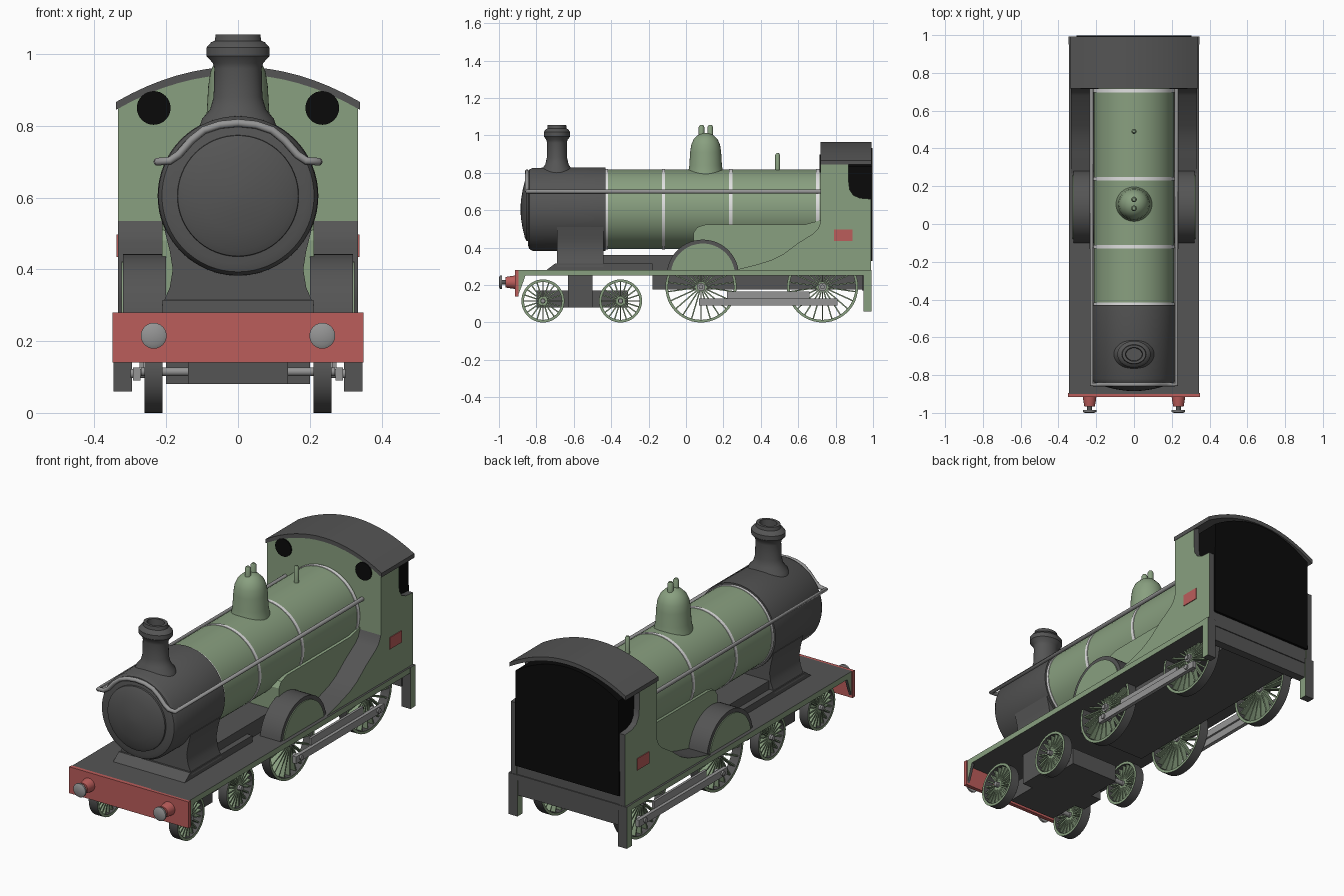
import bpy, bmesh, math
from mathutils import Matrix, Vector

if "Cube" in bpy.data.objects:
    bpy.data.objects.remove(bpy.data.objects["Cube"])


def material(name, rgb):
    m = bpy.data.materials.new(name)
    m.diffuse_color = (*rgb, 1)
    m.use_nodes = True
    m.node_tree.nodes["Principled BSDF"].inputs["Base Color"].default_value = m.diffuse_color
    return m


GREEN = material("sage green", (0.25, 0.35, 0.215))
DARK = material("charcoal", (0.09, 0.09, 0.09))
RED = material("brick red", (0.50, 0.11, 0.105))
WHITE = material("off white", (0.75, 0.75, 0.75))
STEEL = material("steel grey", (0.30, 0.30, 0.30))
BLACK = material("black", (0.003, 0.003, 0.003))


def finish(name, bm, mats, rule=None):
    """Turn a bmesh into a named object; rule(face) picks the material slot."""
    bmesh.ops.recalc_face_normals(bm, faces=bm.faces)
    if rule:
        for f in bm.faces:
            f.material_index = int(rule(f))
    me = bpy.data.meshes.new(name)
    bm.to_mesh(me)
    bm.free()
    for m in mats:
        me.materials.append(m)
    ob = bpy.data.objects.new(name, me)
    bpy.context.collection.objects.link(ob)
    bpy.ops.object.select_all(action='DESELECT')
    ob.select_set(True)
    bpy.context.view_layer.objects.active = ob
    bpy.ops.object.shade_smooth_by_angle(angle=math.radians(32))
    return ob


def prism(name, pts, axis, a, b, mats, rule=None):
    """Extrude a profile along x (points y,z) or y (points x,z)."""
    bm = bmesh.new()
    def put(p, d):
        return (d, *p) if axis == 'x' else (p[0], d, p[1])
    lo = [bm.verts.new(put(p, a)) for p in pts]
    hi = [bm.verts.new(put(p, b)) for p in pts]
    bm.faces.new(lo)
    bm.faces.new(hi[::-1])
    for i in range(len(pts)):
        j = (i + 1) % len(pts)
        bm.faces.new((lo[i], lo[j], hi[j], hi[i]))
    return finish(name, bm, mats, rule)


def box(name, x0, x1, y0, y1, z0, z1, *mats, rule=None):
    return prism(name, [(y0, z0), (y1, z0), (y1, z1), (y0, z1)], 'x', x0, x1, mats, rule)


def lathe(name, prof, axis, centre, mats, rule=None, n=48, scale=(1, 1), closed=False):
    """Spin (radius, height) points about an axis through centre."""
    bm = bmesh.new()
    rings = []
    for r, h in prof:
        ring = []
        for i in range(n):
            t = 2 * math.pi * i / n
            u, v = r * math.cos(t) * scale[0], r * math.sin(t) * scale[1]
            p = {'x': (h, u, v), 'y': (u, h, v), 'z': (u, v, h)}[axis]
            ring.append(bm.verts.new(Vector(p) + Vector(centre)))
        rings.append(ring)
    pairs = list(zip(rings, rings[1:])) + ([(rings[-1], rings[0])] if closed else [])
    for p, q in pairs:
        for i in range(n):
            j = (i + 1) % n
            bm.faces.new((p[i], p[j], q[j], q[i]))
    if not closed:
        bm.faces.new(rings[0])
        bm.faces.new(rings[-1])
    return finish(name, bm, mats, rule)


def rod(name, axis, centre, r, a, b, mat, n=24):
    return lathe(name, [(r, a), (r, b)], axis, centre, [mat], n=n)


def arc(cx, cz, r, a0, a1, n=24):
    return [(cx + r * math.cos(math.radians(a0 + (a1 - a0) * i / n)),
             cz + r * math.sin(math.radians(a0 + (a1 - a0) * i / n))) for i in range(n + 1)]


def sides_green(f):
    return abs(f.normal.x) > 0.7


# Running plate, buffer beam and underframe
box("running_plate", -0.345, 0.345, -0.90, 0.99, 0.25, 0.28, DARK, GREEN, rule=sides_green)
box("buffer_beam", -0.35, 0.35, -0.915, -0.895, 0.14, 0.28, RED)
box("underframe", -0.20, 0.20, -0.18, 0.95, 0.175, 0.26, DARK)
box("rear_beam", -0.30, 0.30, 0.94, 0.985, 0.17, 0.33, DARK)
prism("saddle_base", [(-0.76, 0.27), (-0.70, 0.315), (-0.18, 0.315), (-0.18, 0.27)],
      'x', -0.21, 0.21, [DARK])
box("main_frame", -0.18, 0.18, -0.44, 0.06, 0.27, 0.36, DARK)

# Boiler, smokebox and bands
C = (0, 0, 0.605)
rod("boiler", 'y', C, 0.212, -0.45, 0.73, GREEN, 64)
for y in (-0.425, -0.12, 0.24, 0.705):
    rod("boiler_band", 'y', C, 0.215, y - 0.009, y + 0.009, WHITE, 64)
lathe("smokebox", [(0.19, -0.845), (0.212, -0.838), (0.222, -0.82), (0.224, -0.43)],
      'y', C, [DARK], n=64)
lathe("smokebox_door", [(0.17, -0.84), (0.168, -0.853), (0.15, -0.862), (0.10, -0.874),
                        (0.05, -0.882), (0.01, -0.885)], 'y', C, [DARK], n=64)
half = [(0.205, 0.51), (0.19, 0.45), (0.182, 0.40), (0.19, 0.35), (0.212, 0.30)]
prism("smokebox_saddle", half + [(-x, z) for x, z in half[::-1]], 'y', -0.69, -0.44, [DARK])
prism("firebox", [(0.04, 0.27), (0.04, 0.48), (0.06, 0.51), (0.11, 0.525), (0.64, 0.525),
                  (0.73, 0.55), (0.73, 0.27)], 'x', -0.212, 0.212, [GREEN])

# Chimney, dome, safety valves and whistle
lathe("chimney", [(0.11, 0.79), (0.10, 0.82), (0.078, 0.845), (0.068, 0.88), (0.066, 0.96),
                  (0.07, 0.975), (0.088, 0.995), (0.088, 1.018), (0.075, 1.033),
                  (0.065, 1.037), (0.062, 1.055), (0.045, 1.055), (0.042, 1.0)],
      'z', (0, -0.69, 0), [DARK], scale=(1, 0.80))
lathe("dome", [(0.10, 0.77), (0.092, 0.81), (0.087, 0.84), (0.083, 0.91), (0.077, 0.95),
               (0.064, 0.98), (0.042, 1.002), (0.02, 1.011), (0.004, 1.013)],
      'z', (0, 0.105, 0), [GREEN])
for y in (0.083, 0.13):
    lathe("safety_valve", [(0.015, 0.98), (0.015, 1.045), (0.009, 1.055)],
          'z', (0, y, 0), [GREEN], n=16)
lathe("whistle", [(0.013, 0.80), (0.013, 0.895), (0.007, 0.905)], 'z', (0, 0.49, 0), [GREEN], n=16)

# Handrail looping over the smokebox front
bell = [(0.225, 0.70), (0.19, 0.703), (0.165, 0.72), (0.13, 0.76), (0.095, 0.788),
        (0.05, 0.803), (0, 0.808)]
bell += [(-x, z) for x, z in bell[-2::-1]]
path = [(0.225, 0.73, 0.70)] + [(x, -0.85, z) for x, z in bell] + [(-0.225, 0.73, 0.70)]
cu = bpy.data.curves.new("handrail", 'CURVE')
cu.dimensions, cu.bevel_depth, cu.bevel_resolution, cu.use_fill_caps = '3D', 0.011, 3, True
sp = cu.splines.new('POLY')
sp.points.add(len(path) - 1)
for pt, co in zip(sp.points, path):
    pt.co = (*co, 1)
cu.materials.append(STEEL)
rail = bpy.data.objects.new("handrail", cu)
bpy.context.collection.objects.link(rail)
bpy.ops.object.select_all(action='DESELECT')
rail.select_set(True)
bpy.context.view_layer.objects.active = rail
bpy.ops.object.convert(target='MESH')

# Cab front, roof and dark interior
arch = [(x, 0.955 - 0.85 * x * x) for x in [0.34 - 0.68 * i / 16 for i in range(17)]]
prism("cab_front", [(-0.335, 0.28), (0.335, 0.28)] + [(x * 0.985, z - 0.005) for x, z in arch],
      'y', 0.72, 0.745, [GREEN])
prism("cab_roof", [(x, z + 0.01) for x, z in arch] + [(x, z - 0.012) for x, z in arch[::-1]],
      'y', 0.718, 0.992, [DARK])
prism("cab_interior", [(-0.305, 0.33), (0.305, 0.33)] + [(x * 0.89, z - 0.022) for x, z in arch],
      'y', 0.74, 0.998, [BLACK])
box("cab_floor", -0.305, 0.305, 0.73, 0.985, 0.27, 0.335, DARK)

cab_side = [(0.72, 0.27), (0.99, 0.27), (0.99, 0.66), (0.93, 0.665), (0.895, 0.68),
            (0.875, 0.71), (0.87, 0.75), (0.87, 0.865), (0.72, 0.865)]
sweep = [(0.24, 0.27), (0.28, 0.285), (0.38, 0.31), (0.46, 0.335), (0.52, 0.365), (0.60, 0.425),
         (0.68, 0.475), (0.705, 0.50), (0.722, 0.54), (0.722, 0.27)]


def wheel(side, y, r, spokes, hub):
    """Tyre, hub and radial spokes."""
    c = (side * 0.235, y, r)
    w, t = 0.025, 0.014
    lathe("wheel_tyre", [(r - t, -w), (r, -w), (r, w), (r - t, w)], 'x', c, [DARK, GREEN],
          sides_green, closed=True)
    rod("wheel_hub", 'x', c, hub, -w, w, STEEL)
    bm = bmesh.new()
    for i in range(spokes):
        m = (Matrix.Translation(c) @ Matrix.Rotation(2 * math.pi * i / spokes, 4, 'X')
             @ Matrix.Translation((0, 0, r / 2)) @ Matrix.Diagonal((0.03, 0.007, r - t, 1)))
        bmesh.ops.create_cube(bm, size=1, matrix=m)
    finish("wheel_spokes", bm, [GREEN])


for s in (-1, 1):
    # Cab side, window, number plate and rear step
    prism("cab_side", cab_side, 'x', s * 0.302, s * 0.335, [DARK, GREEN],
          lambda f: abs(f.normal.x) > 0.7 or f.normal.y < -0.7)
    rod("cab_window", 'y', (s * 0.235, 0, 0.85), 0.047, 0.714, 0.722, BLACK, 32)
    box("cab_plate", s * 0.33, s * 0.339, 0.79, 0.89, 0.435, 0.497, RED)
    box("rear_step", s * 0.295, s * 0.347, 0.95, 0.992, 0.06, 0.28, DARK, GREEN, rule=sides_green)
    prism("front_valance", [(-0.90, 0.14), (-0.90, 0.26), (-0.855, 0.26), (-0.88, 0.19)],
          'x', s * 0.33, s * 0.345, [DARK, GREEN], sides_green)
    # Splashers
    prism("rear_splasher", sweep, 'x', s * 0.20, s * 0.334, [DARK, GREEN], sides_green)
    prism("front_splasher", arc(0.09, 0.25, 0.193, 8, 172), 'x', s * 0.20, s * 0.32, [DARK])
    prism("splasher_face", arc(0.09, 0.25, 0.172, 8, 172), 'x', s * 0.315, s * 0.325, [GREEN])
    # Buffers
    c = (s * 0.235, 0, 0.215)
    lathe("buffer_housing", [(0.036, -0.91), (0.034, -0.93), (0.028, -0.965)], 'y', c, [RED], n=24)
    rod("buffer_rod", 'y', c, 0.013, -0.99, -0.96, DARK)
    lathe("buffer_head", [(0.036, -0.985), (0.036, -0.994), (0.025, -1.0)], 'y', c, [STEEL], n=24)
    # Wheels and coupling rods
    for y in (0.08, 0.73):
        wheel(s, y, 0.19, 22, 0.022)
        rod("crank_pin", 'x', (0, y + 0.03, 0.11), 0.013, s * 0.25, s * 0.30, STEEL)
    for y in (-0.765, -0.35):
        wheel(s, y, 0.115, 20, 0.014)
    box("coupling_rod", s * 0.272, s * 0.292, 0.07, 0.81, 0.09, 0.127, STEEL)
    box("connecting_rod", s * 0.262, s * 0.275, 0.22, 0.66, 0.127, 0.165, STEEL)

# Axles and bogie
for y, z in ((0.08, 0.19), (0.73, 0.19), (-0.765, 0.115), (-0.35, 0.115)):
    rod("axle", 'x', (0, y, z), 0.012, -0.27, 0.27, STEEL)
box("bogie_frame", -0.14, 0.14, -0.80, -0.31, 0.08, 0.17, DARK)
box("bogie_centre", -0.20, 0.20, -0.63, -0.50, 0.08, 0.26, DARK)
